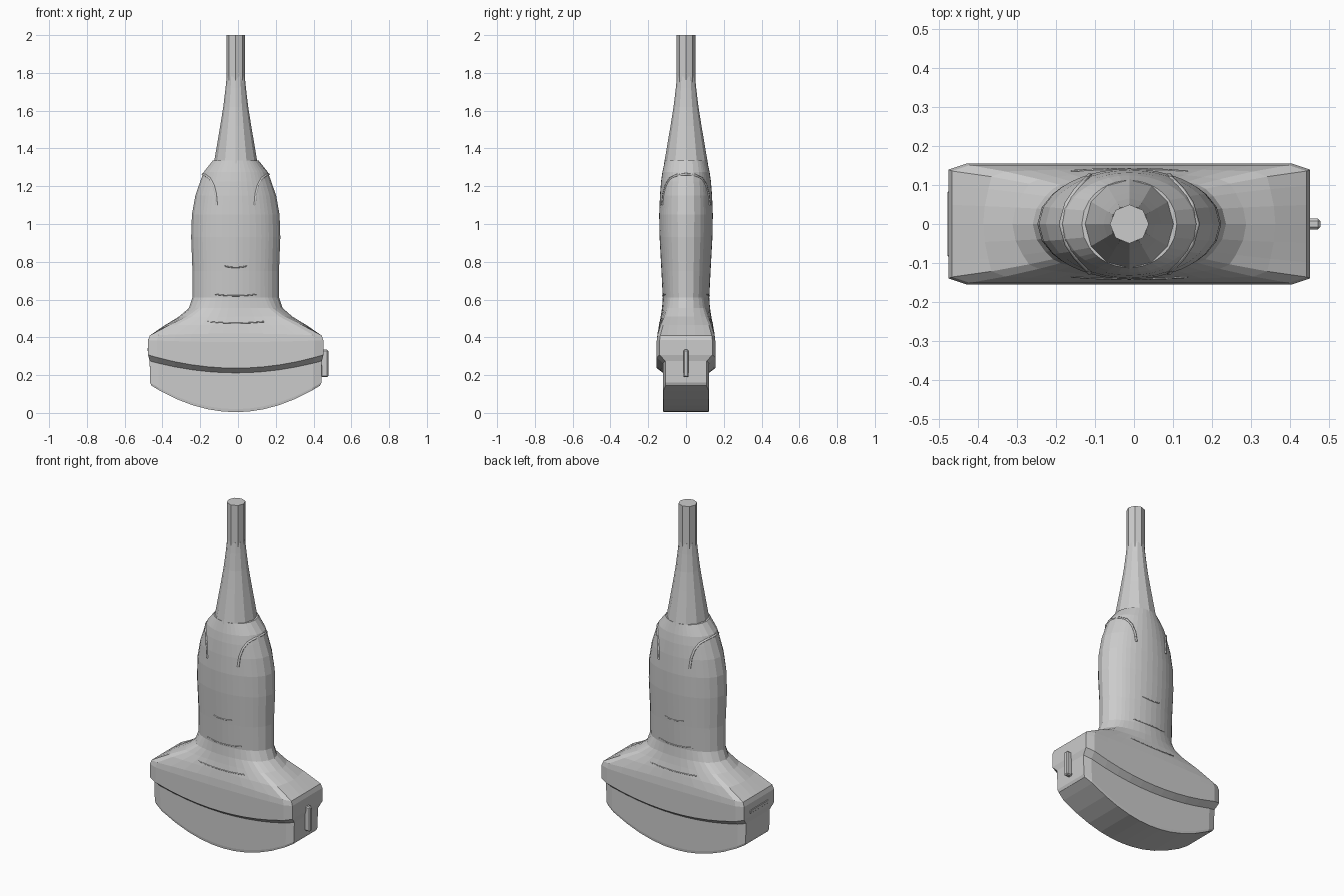
import bpy, bmesh, math
from mathutils import Vector
from mathutils.bvhtree import BVHTree

if "Cube" in bpy.data.objects:
    bpy.data.objects.remove(bpy.data.objects["Cube"])

CX = -0.012          # handle axis sits slightly left of centre


def make_object(name, bm):
    bmesh.ops.recalc_face_normals(bm, faces=bm.faces[:])
    mesh = bpy.data.meshes.new(name)
    bm.to_mesh(mesh)
    obj = bpy.data.objects.new(name, mesh)
    bpy.context.collection.objects.link(obj)
    return obj


def strip_cap(bm, ring):
    """Close a ring with strips running front to back, so curved ends stay clean."""
    n = len(ring)
    bm.faces.new((ring[0], ring[1], ring[-1]))
    for j in range(1, n // 2 - 1):
        bm.faces.new((ring[j], ring[j + 1], ring[n - j - 1], ring[n - j]))
    bm.faces.new((ring[n // 2 - 1], ring[n // 2], ring[n // 2 + 1]))


def loft(name, rings, angles):
    """rings: half width, half depth, z at middle, z rise at ends, squareness."""
    bm = bmesh.new()
    loops = []
    for a, b, z, rise, square in rings:
        loop = []
        for t in angles:
            c, s = math.cos(math.radians(t)), math.sin(math.radians(t))
            box = 1 / max(abs(c), abs(s), (abs(c) + abs(s)) / 1.9)
            f = 1 + (box - 1) * square
            loop.append(bm.verts.new((CX + a * c * f, b * s * f, z + rise * (c * f) ** 2)))
        loops.append(loop)
    n = len(angles)
    for lo, hi in zip(loops, loops[1:]):
        for i in range(n):
            bm.faces.new((lo[i], lo[(i + 1) % n], hi[(i + 1) % n], hi[i]))
    strip_cap(bm, loops[0])
    strip_cap(bm, loops[-1])
    return make_object(name, bm)


def even(n):
    return [360 * i / n for i in range(n)]


# Scanning head, shoulders and handle as one lofted skin
quarter = [0, 18, 33, 42, 48, 55, 63, 72, 81]
mirror = [180 - t for t in reversed(quarter[1:])]
half = quarter + [90] + mirror
body_angles = half + [180] + [360 - t for t in reversed(half[1:])]
body = loft("probe_body", [
    (0.446, 0.120, 0.004, 0.140, 1),      # curved scanning face
    (0.453, 0.122, 0.020, 0.140, 1),
    (0.456, 0.122, 0.212, 0.063, 1),      # step out to the housing
    (0.464, 0.155, 0.237, 0.070, 1),
    (0.464, 0.155, 0.375, 0.010, 1),
    (0.455, 0.151, 0.420, -0.010, 1),
    (0.375, 0.143, 0.464, 0, 0.78),       # shoulders
    (0.300, 0.134, 0.510, 0, 0.45),
    (0.248, 0.127, 0.555, 0, 0.18),
    (0.230, 0.123, 0.610, 0, 0),          # handle
    (0.229, 0.130, 0.750, 0, 0),
    (0.236, 0.140, 0.930, 0, 0),
    (0.232, 0.142, 1.050, 0, 0),
    (0.214, 0.138, 1.150, 0, 0),
    (0.188, 0.132, 1.225, 0, 0),
    (0.170, 0.125, 1.275, 0, 0),
    (0.122, 0.112, 1.335, 0, 0),
], body_angles)

# Cable boot and cable
loft("cable_boot", [(r, r, z, 0, 0) for r, z in [
    (0.116, 1.32), (0.099, 1.42), (0.082, 1.52), (0.066, 1.62), (0.054, 1.72), (0.048, 1.78)]],
    even(12))
loft("cable", [(0.05, 0.05, 1.70, 0, 0), (0.05, 0.05, 2.0, 0, 0)],
     [t + 0 for t in even(8)])

# Thin ridges laid on the body surface
tree = BVHTree.FromPolygons([v.co for v in body.data.vertices],
                            [p.vertices for p in body.data.polygons])


def ridge(name, rays, radius):
    points = [tree.ray_cast(Vector(o), Vector(d).normalized())[0] for o, d in rays]
    curve = bpy.data.curves.new(name, 'CURVE')
    curve.dimensions = '3D'
    curve.bevel_depth = radius
    curve.bevel_resolution = 0
    curve.use_fill_caps = True
    spline = curve.splines.new('POLY')
    spline.points.add(len(points) - 1)
    for sp, p in zip(spline.points, points):
        sp.co = (*p, 1)
    bpy.context.collection.objects.link(bpy.data.objects.new(name, curve))


# Lips around the side grip panels
arch = [(51, 1.10), (48, 1.16), (42, 1.205), (32, 1.24), (18, 1.257), (0, 1.263)]
arch += [(-t, z) for t, z in reversed(arch[:-1])]
for side, label in ((1, "right"), (-1, "left")):
    ridge("grip_lip_" + label, [
        ((CX, 0, z), (side * math.cos(math.radians(t)), math.sin(math.radians(t)), 0))
        for t, z in arch], 0.007)

# Finger ridges on front and back
for face, label in ((-1, "front"), (1, "back")):
    for k, (z, w) in enumerate([(0.77, 0.06), (0.62, 0.11), (0.475, 0.15)]):
        ridge(f"finger_ridge_{label}_{k + 1}", [
            ((CX + w * u / 3, 0, z + 0.008 * (u / 3) ** 2), (0, face, 0))
            for u in range(-3, 4)], 0.003)


# Orientation marker on the right end, flat bar on the left end
def bar(name, loc, size, bevel):
    bm = bmesh.new()
    bmesh.ops.create_cube(bm, size=1)
    bmesh.ops.scale(bm, vec=size, verts=bm.verts[:])
    bmesh.ops.bevel(bm, geom=bm.edges[:], offset=bevel, segments=1, affect='EDGES')
    obj = make_object(name, bm)
    obj.location = loc


bar("orientation_marker", (0.459, 0, 0.262), (0.038, 0.028, 0.145), 0.006)
bar("left_end_bar", (-0.470, 0, 0.335), (0.018, 0.17, 0.022), 0.004)
